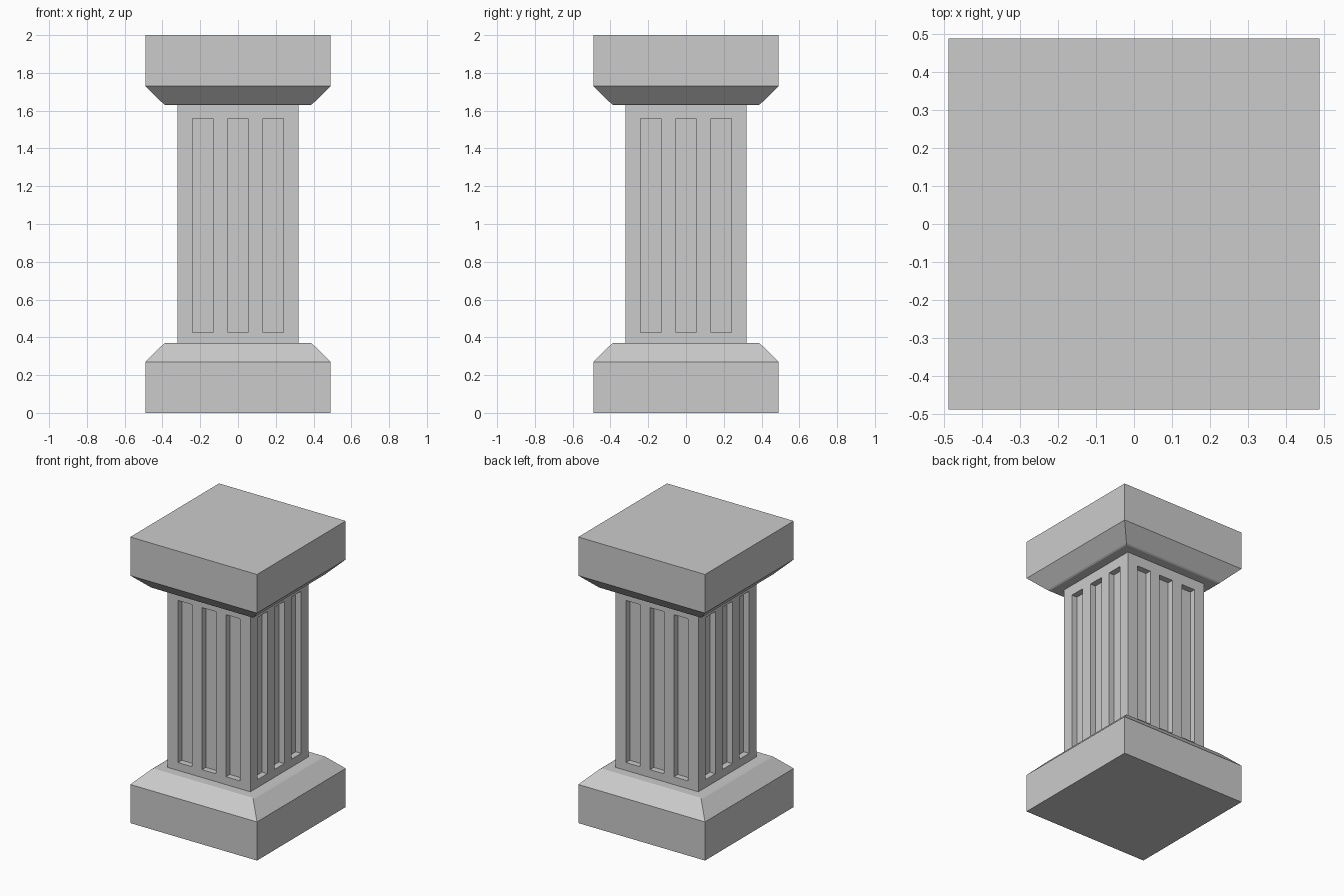
import bpy, bmesh
from mathutils import Vector

if "Cube" in bpy.data.objects:
    bpy.data.objects.remove(bpy.data.objects["Cube"], do_unlink=True)

stone = bpy.data.materials.new("grey_stone")
stone.use_nodes = True
grey = (0.6, 0.6, 0.6, 1)
stone.diffuse_color = grey
stone.node_tree.nodes["Principled BSDF"].inputs["Base Color"].default_value = grey


def finish(name, bm):
    bmesh.ops.recalc_face_normals(bm, faces=bm.faces)
    mesh = bpy.data.meshes.new(name)
    bm.to_mesh(mesh)
    bm.free()
    mesh.materials.append(stone)
    obj = bpy.data.objects.new(name, mesh)
    bpy.context.collection.objects.link(obj)


def square_block(name, profile):
    """Stack square rings given as (half width, height) and cap both ends."""
    bm = bmesh.new()
    rings = [[bm.verts.new((sx * w, sy * w, z))
              for sx, sy in ((-1, -1), (1, -1), (1, 1), (-1, 1))]
             for w, z in profile]
    for low, high in zip(rings, rings[1:]):
        for i in range(4):
            j = (i + 1) % 4
            bm.faces.new((low[i], low[j], high[j], high[i]))
    bm.faces.new(rings[0])
    bm.faces.new(rings[-1])
    finish(name, bm)


# Base and its mirrored capital
profile = [(0.49, 0), (0.49, 0.27), (0.395, 0.364), (0.385, 0.37)]
square_block("base", profile)
square_block("capital", [(w, 2 - z) for w, z in profile])

# Shaft with three recessed flutes on each side
HALF, BOTTOM, TOP = 0.32, 0.37, 1.63
FLUTES, FLUTE_HALF, DEPTH = (-0.186, 0, 0.186), 0.054, 0.042
FLUTE_LOW, FLUTE_HIGH = 0.425, 1.558

bm = bmesh.new()
bmesh.ops.create_cube(bm, size=1)
bmesh.ops.scale(bm, vec=(2 * HALF, 2 * HALF, TOP - BOTTOM), verts=bm.verts)
bmesh.ops.translate(bm, vec=(0, 0, (TOP + BOTTOM) / 2), verts=bm.verts)
cuts = [(2, FLUTE_LOW), (2, FLUTE_HIGH)]
cuts += [(axis, c + s * FLUTE_HALF) for axis in (0, 1) for c in FLUTES for s in (-1, 1)]
for axis, at in cuts:
    normal = Vector((0, 0, 0))
    normal[axis] = 1
    bmesh.ops.bisect_plane(bm, geom=bm.verts[:] + bm.edges[:] + bm.faces[:],
                           plane_co=normal * at, plane_no=normal)


def is_flute(face):
    c = face.calc_center_median()
    across = c.y if abs(face.normal.x) > 0.5 else c.x
    return (abs(face.normal.z) < 0.5 and FLUTE_LOW < c.z < FLUTE_HIGH
            and any(abs(across - f) < 0.01 for f in FLUTES))


bm.normal_update()
panels = [f for f in bm.faces if is_flute(f)]
for face in bmesh.ops.extrude_discrete_faces(bm, faces=panels)["faces"]:
    bmesh.ops.translate(bm, vec=face.normal * -DEPTH, verts=face.verts)
finish("fluted_shaft", bm)
